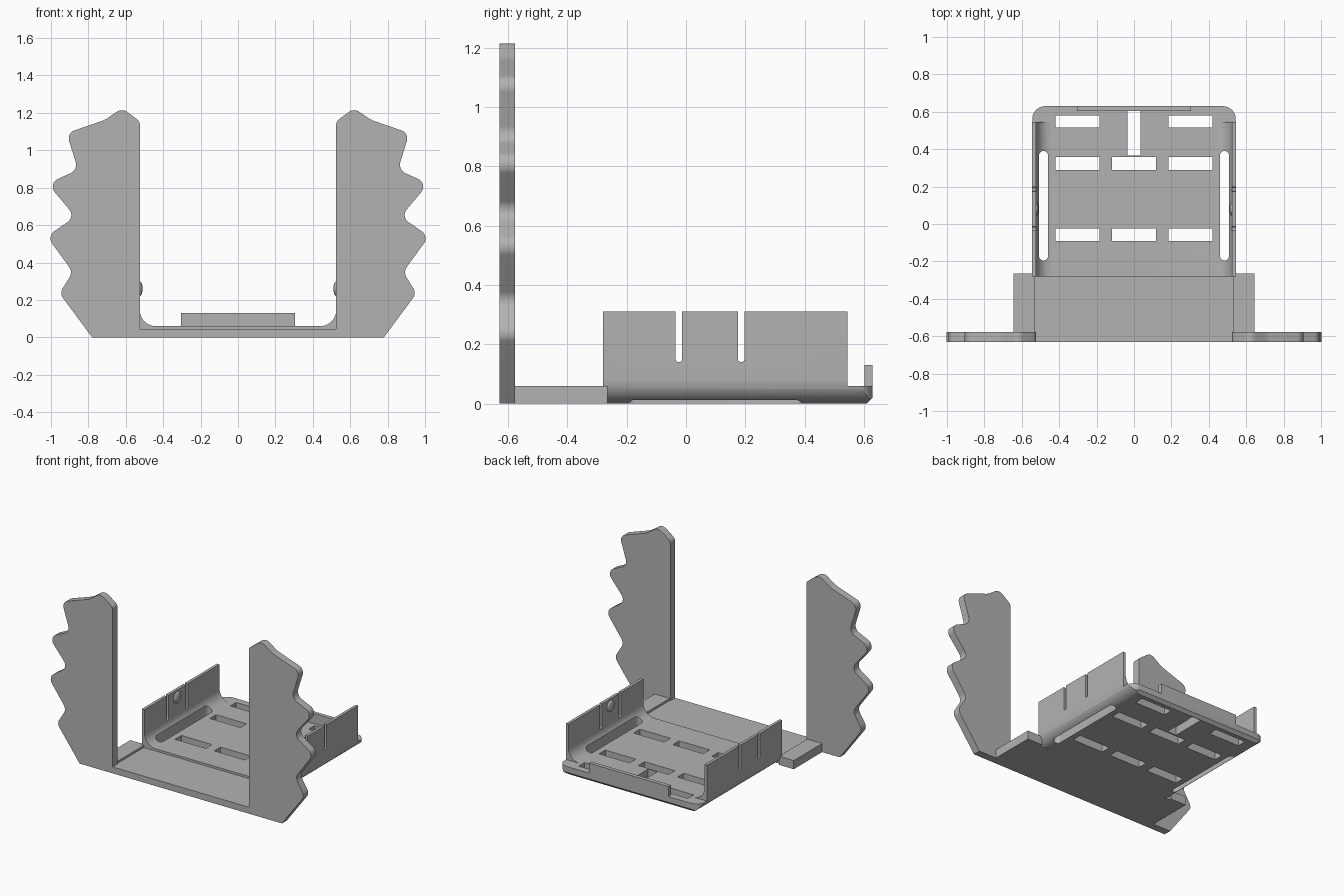
import bpy, bmesh, math
from mathutils import Vector

if "Cube" in bpy.data.objects:
    bpy.data.objects.remove(bpy.data.objects["Cube"], do_unlink=True)

GREY = (0.45, 0.45, 0.45, 1)
grey = bpy.data.materials.new("plain grey")
grey.use_nodes = True
grey.diffuse_color = GREY
grey.node_tree.nodes["Principled BSDF"].inputs["Base Color"].default_value = GREY


def rounded(corners, steps=8):
    """Outline from (u, v, radius) corners, each rounded by an arc."""
    out = []
    n = len(corners)
    for i, (u, v, r) in enumerate(corners):
        p = Vector((u, v))
        if r == 0:
            out.append(p)
            continue
        a = (Vector(corners[i - 1][:2]) - p).normalized()
        b = (Vector(corners[(i + 1) % n][:2]) - p).normalized()
        half = a.angle(b) / 2
        centre = p + (a + b).normalized() * (r / math.sin(half))
        start = p + a * (r / math.tan(half)) - centre
        end = p + b * (r / math.tan(half)) - centre
        turn = start.angle_signed(end)
        for k in range(steps + 1):
            t = -turn * k / steps
            c, s = math.cos(t), math.sin(t)
            out.append(centre + Vector((start.x * c - start.y * s, start.x * s + start.y * c)))
    return out


def add_object(name, bm):
    bmesh.ops.recalc_face_normals(bm, faces=bm.faces[:])
    mesh = bpy.data.meshes.new(name)
    bm.to_mesh(mesh)
    bm.free()
    mesh.materials.append(grey)
    ob = bpy.data.objects.new(name, mesh)
    bpy.context.collection.objects.link(ob)
    return ob


def prism(name, outline, axis, lo, hi):
    """Extrude a 2D outline along the given axis."""
    place = {"x": lambda p, d: (d, p[0], p[1]),
             "y": lambda p, d: (p[0], d, p[1]),
             "z": lambda p, d: (p[0], p[1], d)}[axis]
    bm = bmesh.new()
    face = bm.faces.new([bm.verts.new(place(p, lo)) for p in outline])
    ext = bmesh.ops.extrude_face_region(bm, geom=[face])
    verts = [g for g in ext["geom"] if isinstance(g, bmesh.types.BMVert)]
    bmesh.ops.translate(bm, verts=verts, vec=place((0, 0), hi - lo))
    return add_object(name, bm)


def rect(u0, u1, v0, v1, r=0):
    return rounded([(u0, v0, r), (u1, v0, r), (u1, v1, r), (u0, v1, r)])


def smooth(ob):
    bpy.ops.object.select_all(action="DESELECT")
    ob.select_set(True)
    bpy.context.view_layer.objects.active = ob
    bpy.ops.object.shade_smooth_by_angle(angle=math.radians(30))


def mirrored(corners):
    """Close a right-hand half outline with its mirror image."""
    return corners + [(-u, v, r) for u, v, r in reversed(corners)]


# Front plate: two wavy-edged wings joined by a low strip
wing = [(0.525, 0.045, 0), (0.525, 1.155, 0.035), (0.62, 1.226, 0.05),
        (0.71, 1.163, 0.15), (0.916, 1.092, 0.045), (0.855, 0.896, 0.05),
        (1.018, 0.822, 0.045), (0.87, 0.645, 0.045), (1.022, 0.54, 0.047),
        (0.883, 0.35, 0.05), (0.954, 0.235, 0.045), (0.78, 0, 0)]
plate = prism("winged_front_plate", rounded(mirrored(wing)), "y", -0.63, -0.577)
smooth(plate)

# Floor and side blocks linking the plate to the tray
prism("front_floor", rect(-0.53, 0.53, 0, 0.045), "y", -0.577, -0.28)
for side, s in (("left", 1), ("right", -1)):
    prism(side + "_foot_block", rect(s * 0.53, s * 0.645, 0, 0.06), "y", -0.577, -0.265)

# Tray: U section with rounded inner and outer corners
section = [(0.465 + 0.08, 0, 0.08), (0.545, 0.31, 0), (0.525, 0.31, 0), (0.525, 0.06, 0.085)]
tray = prism("tray", rounded(mirrored(section)), "y", -0.28, 0.63)

# Cutters: rear wall removal, rear chamfer, rounded rear corners
cutters = [prism("cut", rect(0.545, 0.8, 0.06, 0.5), "x", -0.7, 0.7),
           prism("cut", [(0.6, -0.01), (0.65, -0.01), (0.65, 0.04)], "x", -0.7, 0.7)]
R = 0.07
for s in (1, -1):
    arc = [(s * (0.545 - R + R * math.sin(a)), 0.63 - R + R * math.cos(a))
           for a in (math.pi / 2 * k / 8 for k in range(9))]
    corner = [(s * (0.545 - R), 0.7), *arc, (s * 0.6, 0.63 - R), (s * 0.6, 0.7)]
    cutters.append(prism("cut", corner, "z", -0.1, 0.2))
    # Long rounded slots beside the walls
    cutters.append(prism("cut", rect(s * 0.46, s * 0.508, -0.195, 0.39, 0.0235), "z", -0.1, 0.25))

# Floor slots
for y0, y1, columns in ((0.517, 0.58, (-1, 1)), (0.289, 0.357, (-1, 0, 1)), (-0.092, -0.023, (-1, 0, 1))):
    for c in columns:
        x = c * 0.302
        cutters.append(prism("cut", rect(x - 0.118, x + 0.118, y0, y1), "z", -0.1, 0.2))
cutters.append(prism("cut", rect(-0.035, 0.035, 0.367, 0.607), "z", -0.1, 0.2))

# Narrow slits in both walls, with round lower ends
for y in (-0.024, 0.186):
    slit = [(y - 0.011, 0.14, 0.0105), (y + 0.011, 0.14, 0.0105), (y + 0.011, 0.4, 0), (y - 0.011, 0.4, 0)]
    cutters.append(prism("cut", rounded(slit), "x", -0.7, 0.7))

for cutter in cutters:
    cutter.hide_render = True
    mod = tray.modifiers.new("cut", "BOOLEAN")
    mod.operation = "DIFFERENCE"
    mod.solver = "EXACT"
    mod.object = cutter
bpy.context.view_layer.update()
cut_mesh = bpy.data.meshes.new_from_object(tray.evaluated_get(bpy.context.evaluated_depsgraph_get()))
tray.modifiers.clear()
tray.data = cut_mesh
for cutter in cutters:
    bpy.data.objects.remove(cutter, do_unlink=True)
smooth(tray)

# Rear lip
prism("rear_lip", rect(-0.305, 0.305, 0.05, 0.13), "y", 0.603, 0.63)

# Snap bumps on the inner wall faces
for side, s in (("left", 1), ("right", -1)):
    bm = bmesh.new()
    bmesh.ops.create_uvsphere(bm, u_segments=24, v_segments=12, radius=0.04)
    bmesh.ops.scale(bm, verts=bm.verts[:], vec=(0.4, 1, 1))
    bmesh.ops.translate(bm, verts=bm.verts[:], vec=(s * 0.526, 0.081, 0.26))
    smooth(add_object(side + "_snap_bump", bm))
